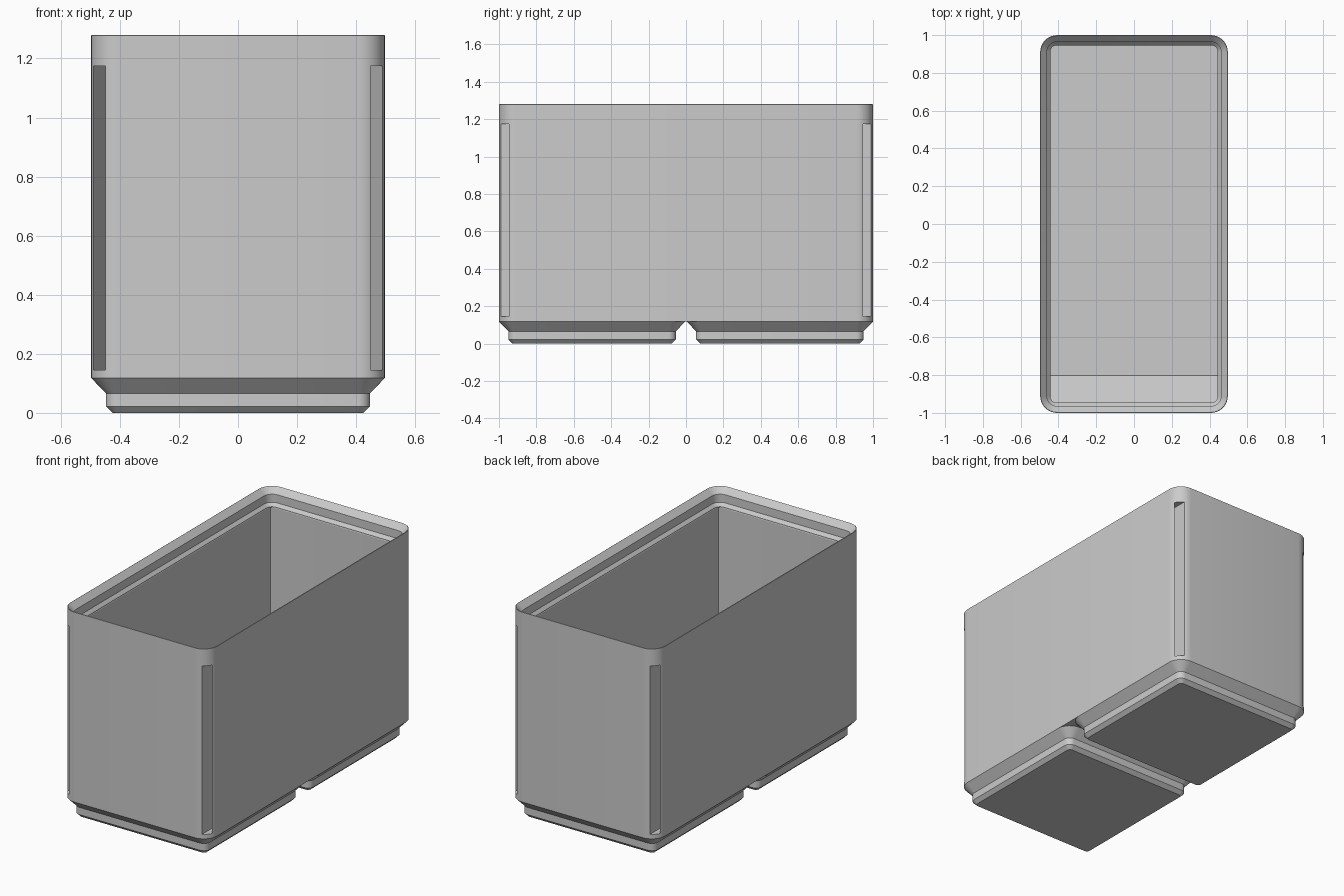
import bpy, bmesh, math

cube = bpy.data.objects.get("Cube")
if cube:
    bpy.data.objects.remove(cube, do_unlink=True)

grey = bpy.data.materials.new("plain_grey")
grey.use_nodes = True
colour = (0.6, 0.6, 0.6, 1)
grey.diffuse_color = colour
grey.node_tree.nodes["Principled BSDF"].inputs["Base Color"].default_value = colour

HALF_X, HALF_Y, RADIUS = 0.497, 1.0, 0.09
ARC = 8


def ring(bm, hx, hy, r, z, cy=0):
    """Rounded rectangle of vertices, counter-clockwise from above."""
    verts = []
    for k, (sx, sy) in enumerate([(1, 1), (-1, 1), (-1, -1), (1, -1)]):
        for i in range(ARC + 1):
            a = (k + i / ARC) * math.pi / 2
            verts.append(bm.verts.new((sx * (hx - r) + r * math.cos(a),
                                       cy + sy * (hy - r) + r * math.sin(a), z)))
    return verts


def finish(bm, name, smooth=True):
    bmesh.ops.recalc_face_normals(bm, faces=bm.faces)
    mesh = bpy.data.meshes.new(name)
    bm.to_mesh(mesh)
    bm.free()
    mesh.materials.append(grey)
    obj = bpy.data.objects.new(name, mesh)
    bpy.context.collection.objects.link(obj)
    if smooth:
        smooth_shade(obj)
    return obj


def smooth_shade(obj):
    bpy.ops.object.select_all(action="DESELECT")
    obj.select_set(True)
    bpy.context.view_layer.objects.active = obj
    bpy.ops.object.shade_smooth_by_angle(angle=math.radians(25))


def loft(name, sections, smooth=True):
    """Skin a stack of rounded rectangles and cap both ends."""
    bm = bmesh.new()
    rings = [ring(bm, *s) for s in sections]
    for low, high in zip(rings, rings[1:]):
        n = len(low)
        for i in range(n):
            j = (i + 1) % n
            bm.faces.new((low[i], low[j], high[j], high[i]))
    bm.faces.new(rings[0])
    bm.faces.new(rings[-1])
    return finish(bm, name, smooth)


def prism(bm, points, offset):
    """Extrude a closed outline along an offset."""
    face = bm.faces.new([bm.verts.new(p) for p in points])
    out = bmesh.ops.extrude_face_region(bm, geom=[face])
    moved = [v for v in out["geom"] if isinstance(v, bmesh.types.BMVert)]
    bmesh.ops.translate(bm, verts=moved, vec=offset)


def inset(d, z, base_y=HALF_Y, cy=0):
    return (HALF_X - d, base_y - d, max(RADIUS - d, 0.02), z, cy)


# Bin body: outer wall, stepped stacking lip, square-cornered cavity
body = loft("bin_body", [
    inset(0, 0.118), inset(0, 1.278), inset(0.003, 1.28),
    inset(0.036, 1.245), inset(0.036, 1.195), inset(0.053, 1.176),
    inset(0.053, 1.172),
    (0.443, 0.946, 0.003, 1.17), (0.443, 0.946, 0.003, 0.15),
], smooth=False)

# Undercut slots in the four upright corners
bm = bmesh.new()
outline = [(0.6, 1.1), (0.449, 1.1), (0.449, 0.85), (0.489, 0.948), (0.6, 0.948)]
for sx in (-1, 1):
    for sy in (-1, 1):
        prism(bm, [(sx * x, sy * y, 0.145) for x, y in outline], (0, 0, 1.03))
cutter = finish(bm, "slot_cutter", smooth=False)
cutter.hide_render = True
cut = body.modifiers.new("corner_slots", "BOOLEAN")
cut.operation = "DIFFERENCE"
cut.solver = "EXACT"
cut.object = cutter
bpy.context.view_layer.objects.active = body
bpy.ops.object.modifier_apply(modifier=cut.name)
bpy.data.objects.remove(cutter, do_unlink=True)
smooth_shade(body)

# Sloped scoop along the front of the floor
bm = bmesh.new()
prism(bm, [(-0.443, -0.947, 0.149), (-0.443, -0.8, 0.149), (-0.443, -0.947, 0.3)],
      (0.886, 0, 0))
finish(bm, "front_scoop", smooth=False)

# Two stepped feet
for name, cy in (("front_foot", -0.502), ("back_foot", 0.502)):
    loft(name, [inset(d, z, 0.498, cy) for d, z in
                ((0.072, 0), (0.05, 0.022), (0.05, 0.066), (0, 0.118))])
